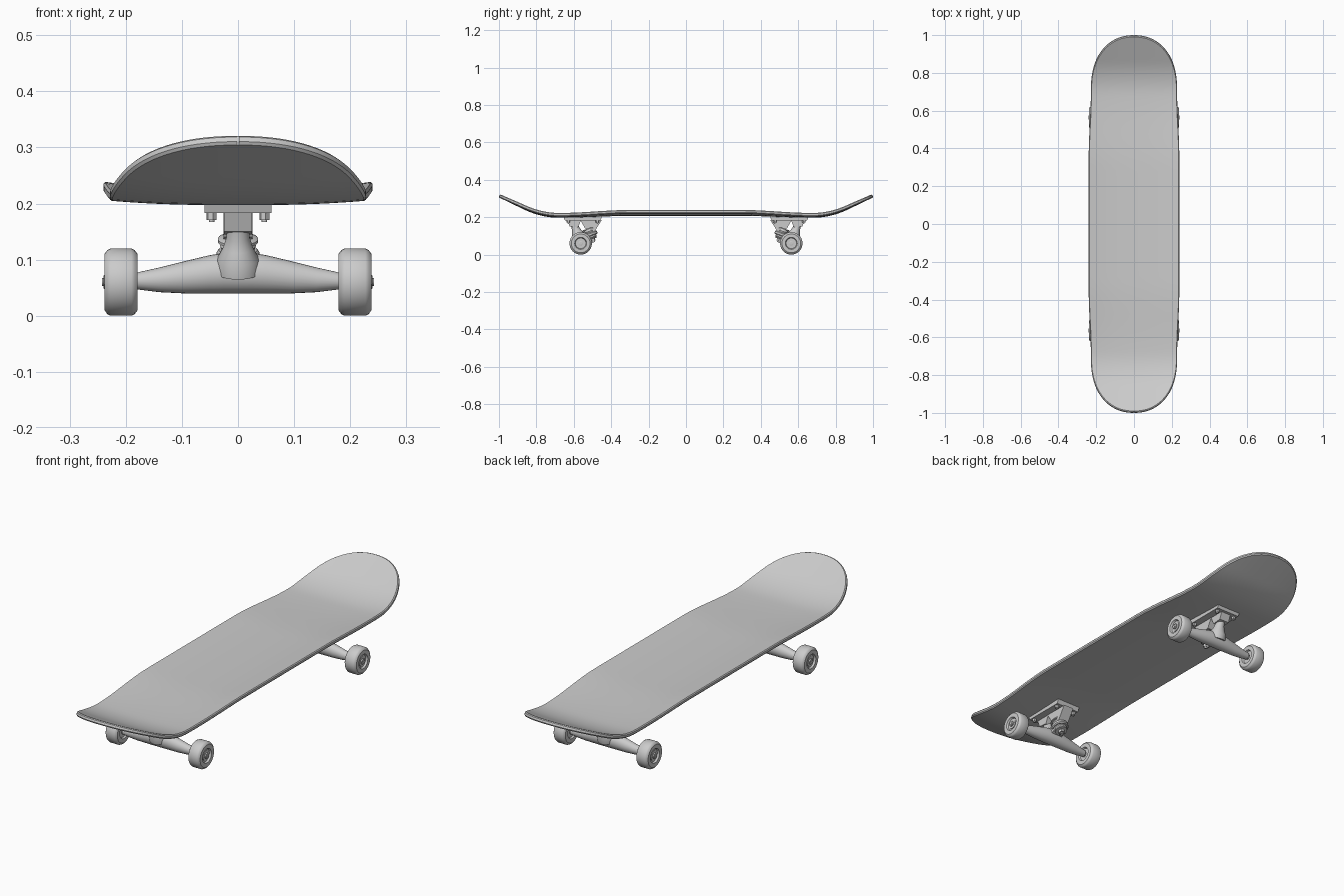
import bpy, bmesh, math
from mathutils import Vector

if "Cube" in bpy.data.objects:
    bpy.data.objects.remove(bpy.data.objects["Cube"], do_unlink=True)

grey = bpy.data.materials.new("plain grey")
grey.use_nodes = True
grey.diffuse_color = (0.6, 0.6, 0.6, 1)
grey.node_tree.nodes["Principled BSDF"].inputs["Base Color"].default_value = (0.6, 0.6, 0.6, 1)


def loft(name, rings, close=False):
    """Skin a list of equal-sized point rings, capping the ends unless closed."""
    bm = bmesh.new()
    rows = [[bm.verts.new(p) for p in ring] for ring in rings]
    n = len(rows[0])
    pairs = list(zip(rows, rows[1:])) + ([(rows[-1], rows[0])] if close else [])
    for a, b in pairs:
        for i in range(n):
            j = (i + 1) % n
            bm.faces.new((a[i], a[j], b[j], b[i]))
    if not close:
        bm.faces.new(rows[0])
        bm.faces.new(rows[-1])
    bmesh.ops.recalc_face_normals(bm, faces=bm.faces)
    mesh = bpy.data.meshes.new(name)
    bm.to_mesh(mesh)
    bm.free()
    mesh.materials.append(grey)
    obj = bpy.data.objects.new(name, mesh)
    bpy.context.collection.objects.link(obj)
    bpy.ops.object.select_all(action='DESELECT')
    obj.select_set(True)
    bpy.context.view_layer.objects.active = obj
    bpy.ops.object.shade_smooth_by_angle(angle=math.radians(35))
    return obj


def lathe(name, profile, origin, axis, sides=32, close=False):
    """Turn (distance, radius) pairs around an axis."""
    axis = Vector(axis).normalized()
    u = axis.orthogonal().normalized()
    v = axis.cross(u)
    rings = []
    for d, r in profile:
        c = Vector(origin) + axis * d
        rings.append([c + r * (u * math.cos(a) + v * math.sin(a))
                      for a in (math.tau * i / sides for i in range(sides))])
    return loft(name, rings, close)


def prism(name, outline, half_width):
    """Extrude a (y, z) outline symmetrically along x."""
    return loft(name, [[(x, y, z) for y, z in outline] for x in (-half_width, half_width)])


# Deck: concave board with rising nose and tail
LENGTH, THICK, KICK = 0.994, 0.018, 0.68


def smooth(t):
    t = min(max(t, 0), 1)
    return t * t * (3 - 2 * t)


def half_width(y):
    a = abs(y) / LENGTH
    w = 0.24 - 0.012 * smooth((a - 0.35) / 0.37)
    t = max(0, (a - 0.72) / 0.28)
    return max(0.002, w * max(0, 1 - t ** 2.2) ** (1 / 2.2))


def height(y):
    a = abs(y)
    z = 0.225 - 0.01 * smooth((a - 0.3) / 0.36)
    k = a - KICK
    if k > 0:
        z += 0.48 * (k * k / 0.36 if k < 0.18 else k - 0.09)
    return z


def deck_point(s, y, depth, kx, ky):
    x = s * half_width(y) * kx
    y *= ky
    slope = (height(y + 0.001) - height(y - 0.001)) / 0.002
    drop = THICK * depth / math.hypot(1, slope)
    cup = 0.014 - 0.005 * smooth((abs(y) - 0.3) / 0.4)
    z = height(y) + cup * (abs(x) / 0.24) ** 2.5
    return (x, y + slope * drop, z - drop)


ROWS, COLS = 44, 16
deck_rings = []
for i in range(-ROWS, ROWS + 1):
    y = LENGTH * math.sin(math.pi / 2 * i / ROWS)
    span = [2 * c / COLS - 1 for c in range(COLS + 1)]
    ring = [deck_point(s, y, 0, 0.985, 0.996) for s in span]
    ring += [deck_point(1, y, d, 1, 1) for d in (0.25, 0.75)]
    ring += [deck_point(s, y, 1, 0.985, 0.996) for s in reversed(span)]
    ring += [deck_point(-1, y, d, 1, 1) for d in (0.75, 0.25)]
    deck_rings.append(ring)
loft("deck", deck_rings)

# Rear truck, later copied to the front
truck = []
AXLE_Y, AXLE_Z = 0.563, 0.06

# Mounting plate with four nuts
truck.append(prism("base_plate", [(0.45, 0.203), (0.655, 0.203), (0.648, 0.183), (0.457, 0.183)], 0.06))
for x in (-0.047, 0.047):
    for y in (0.475, 0.63):
        truck.append(lathe("plate_nut", [(0, 0.009), (0.014, 0.009)], (x, y, 0.171), (0, 0, 1), 6))
        truck.append(lathe("plate_bolt", [(0, 0.005), (0.03, 0.005)], (x, y, 0.167), (0, 0, 1), 12))

# Kingpin housing and pivot cup under the plate
truck.append(prism("kingpin_housing", [(0.45, 0.185), (0.565, 0.185), (0.54, 0.14), (0.49, 0.122)], 0.026))
truck.append(prism("pivot_cup", [(0.56, 0.185), (0.635, 0.185), (0.622, 0.15), (0.578, 0.145)], 0.025))

# Kingpin stack: washers, bushings and nut along a leaning axis
PIN = Vector((0, 0.522, 0.14))
LEAN = Vector((0, -0.34, -0.94)).normalized()
truck.append(lathe("upper_washer", [(0, 0.03), (0.003, 0.036), (0.008, 0.036)], PIN, LEAN))
truck.append(lathe("upper_bushing", [(0.007, 0.028), (0.016, 0.032), (0.026, 0.028)], PIN, LEAN))
truck.append(lathe("yoke_ring", [(0.024, 0.02), (0.024, 0.034), (0.029, 0.038),
                                 (0.039, 0.038), (0.043, 0.034), (0.043, 0.02)], PIN, LEAN))
truck.append(lathe("lower_bushing", [(0.042, 0.028), (0.05, 0.029), (0.058, 0.022)], PIN, LEAN))
truck.append(lathe("lower_washer", [(0.057, 0.027), (0.061, 0.027)], PIN, LEAN))
truck.append(lathe("kingpin_nut", [(0.06, 0.015), (0.074, 0.015)], PIN, LEAN, 6))
truck.append(lathe("kingpin", [(0, 0.008), (0.08, 0.008)], PIN, LEAN, 16))

# Hanger: tapered bar, thicker in the middle
hanger_rings = []
stations = [(0.18, 0.047, 0.077, 0.016), (0.14, 0.042, 0.086, 0.02), (0.1, 0.04, 0.096, 0.025),
            (0.05, 0.04, 0.108, 0.029), (0.025, 0.04, 0.112, 0.031)]
mirrored = [(-x, lo, hi, ry) for x, lo, hi, ry in stations]
for x, lo, hi, ry in mirrored + stations[::-1]:
    ring = []
    for i in range(24):
        a = math.tau * i / 24
        ring.append((x, AXLE_Y + ry * math.cos(a), (lo + hi) / 2 + (hi - lo) / 2 * math.sin(a)))
    hanger_rings.append(ring)
truck.append(loft("hanger", hanger_rings))
truck.append(lathe("pivot_arm", [(0, 0.04), (0.025, 0.038), (0.045, 0.027), (0.065, 0.021), (0.085, 0.019)],
                   (0, 0.568, 0.078), (0, 0.34, 0.94), 24))
truck.append(prism("yoke_web", [(0.505, 0.113), (0.565, 0.105), (0.565, 0.06), (0.51, 0.088)], 0.028))

# Axle, wheels and axle nuts
truck.append(lathe("axle", [(-0.242, 0.007), (0.242, 0.007)], (0, AXLE_Y, AXLE_Z), (1, 0, 0), 16))
tyre = [(0.186, 0.012), (0.186, 0.028), (0.179, 0.032), (0.179, 0.05), (0.184, 0.057), (0.19, 0.06),
        (0.227, 0.06), (0.233, 0.057), (0.238, 0.05), (0.238, 0.032), (0.23, 0.028), (0.23, 0.012)]
for side in (-1, 1):
    hub = (0, AXLE_Y, AXLE_Z)
    truck.append(lathe("wheel", tyre, hub, (side, 0, 0), 40, close=True))
    truck.append(lathe("bearing", [(0.225, 0.022), (0.233, 0.022), (0.233, 0.014)], hub, (side, 0, 0), 24))
    truck.append(lathe("axle_nut", [(0.228, 0.013), (0.239, 0.013), (0.24, 0.01)], hub, (side, 0, 0), 6))

# Front truck faces the opposite way
for part in truck:
    twin = part.copy()
    part.name = "rear_" + part.name
    twin.name = "front_" + twin.name.split(".")[0]
    twin.rotation_euler.z = math.pi
    bpy.context.collection.objects.link(twin)
